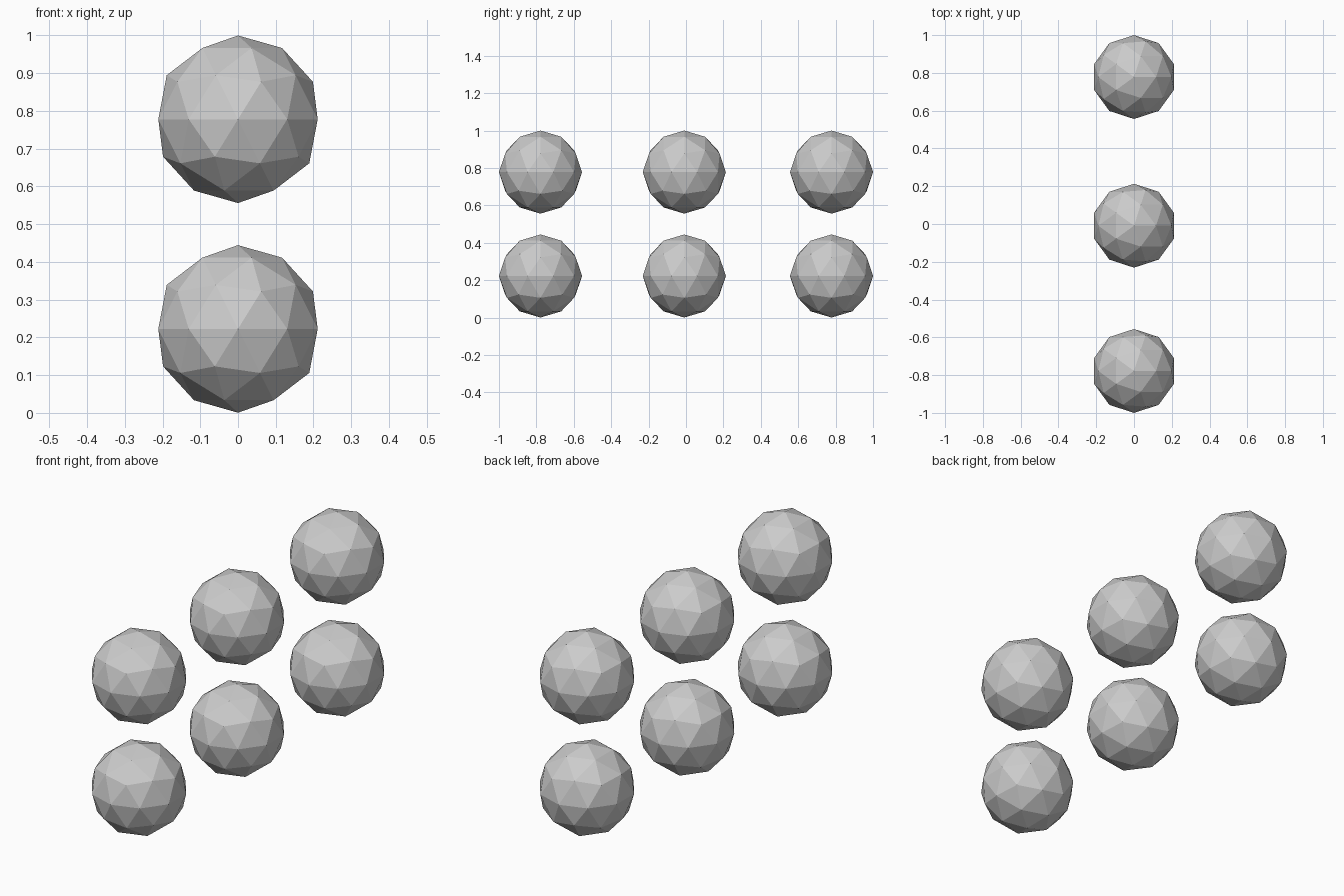
import bpy

if "Cube" in bpy.data.objects:
    bpy.data.objects.remove(bpy.data.objects["Cube"])

RADIUS = 0.222
COLUMNS = {"front": -0.778, "middle": -0.009, "back": 0.778}
ROWS = {"lower": 0.2225, "upper": 0.778}


def add_ball(name, y, z):
    bpy.ops.mesh.primitive_ico_sphere_add(subdivisions=2, radius=RADIUS, location=(0, y, z))
    ball = bpy.context.object
    ball.name = name
    bpy.ops.object.shade_flat()


# Two rows of three faceted balls
for row, z in ROWS.items():
    for column, y in COLUMNS.items():
        add_ball(f"{row}_{column}_ball", y, z)
